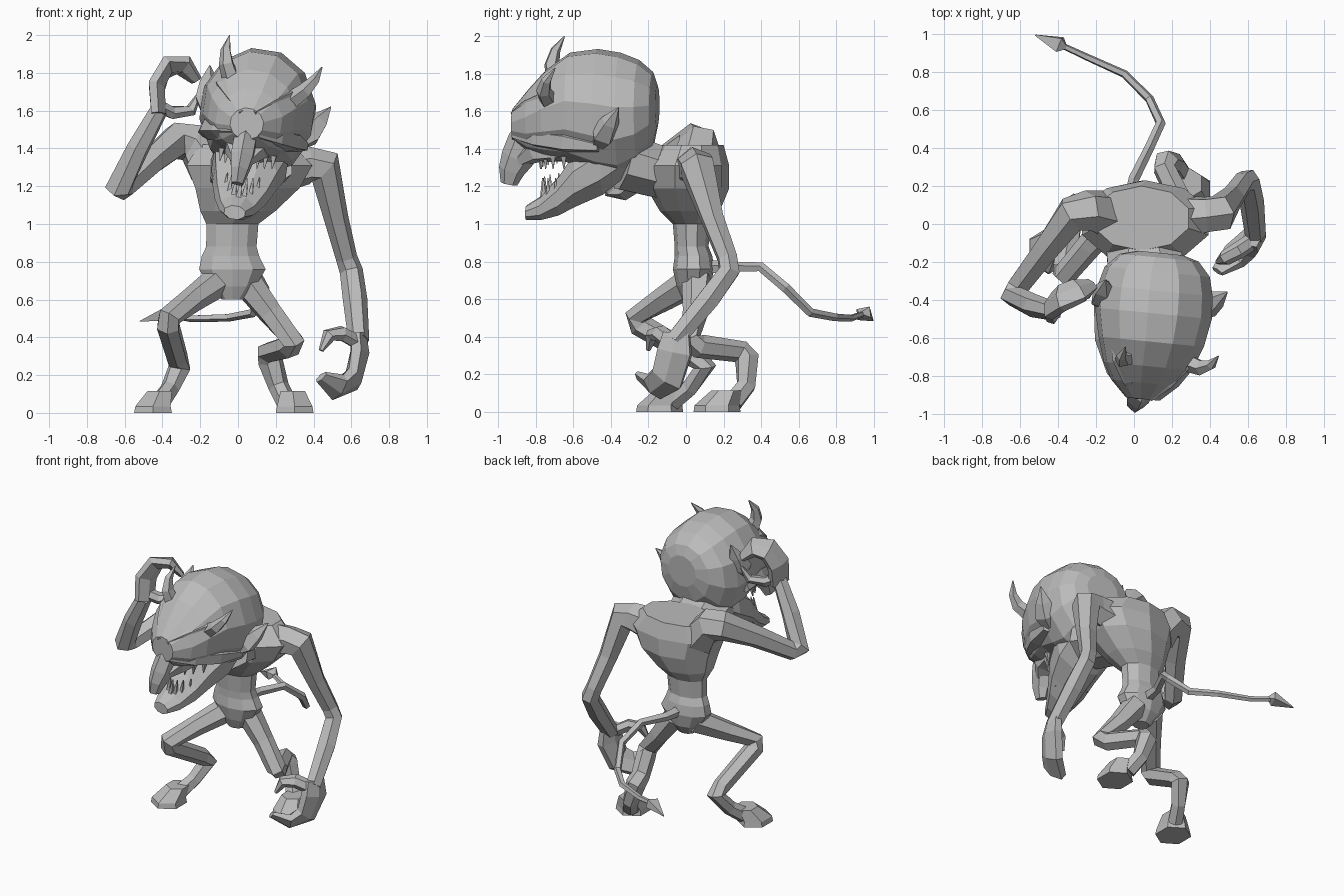
import bpy, bmesh, math
from mathutils import Vector, Matrix

if "Cube" in bpy.data.objects:
    bpy.data.objects.remove(bpy.data.objects["Cube"], do_unlink=True)

grey = bpy.data.materials.new("plain_grey")
grey.use_nodes = True
grey.diffuse_color = (0.5, 0.5, 0.5, 1)
grey.node_tree.nodes["Principled BSDF"].inputs["Base Color"].default_value = (0.5, 0.5, 0.5, 1)


def head_frame(lean):
    return (Matrix.Translation((0.1, -0.42, 1.55)) @ Matrix.Rotation(-0.1, 4, 'Z')
            @ Matrix.Rotation(lean, 4, 'Y'))


# The horns and ears lean sideways further than the skull and jaw
BODY = Matrix.Identity(4)
HEAD = head_frame(0.15)
CROWN = head_frame(0.33)


def finish(name, bm, frame=BODY):
    bm.transform(frame)
    bmesh.ops.recalc_face_normals(bm, faces=bm.faces)
    mesh = bpy.data.meshes.new(name)
    bm.to_mesh(mesh)
    bm.free()
    mesh.materials.append(grey)
    bpy.context.collection.objects.link(bpy.data.objects.new(name, mesh))


def skin(bm, rings):
    """Join equal rings of points into a closed faceted skin."""
    loops = [[bm.verts.new(p) for p in ring] for ring in rings]
    n = len(loops[0])
    for a, b in zip(loops, loops[1:]):
        for i in range(n):
            j = (i + 1) % n
            bm.faces.new((a[i], a[j], b[j], b[i]))
    bm.faces.new(loops[0][::-1])
    bm.faces.new(loops[-1])


def oval(centre, u, v, sides):
    turn = math.pi / sides
    return [centre + u * math.cos(turn + math.tau * i / sides)
            + v * math.sin(turn + math.tau * i / sides) for i in range(sides)]


def tube(name, path, frame=BODY, sides=6, ref=(0.3, 1, 0.2), wide=1.0):
    """Tapering limb along (x, y, z, radius) points, widened along ref."""
    pts = [Vector(p[:3]) for p in path]
    u, rings = Vector(ref), []
    for i, p in enumerate(pts):
        before = (p - pts[i - 1]).normalized() if i else Vector()
        after = (pts[i + 1] - p).normalized() if i + 1 < len(pts) else Vector()
        t = (before + after).normalized()
        u = (u - t * u.dot(t)).normalized()
        r = path[i][3]
        rings.append(oval(p, u * r * wide, t.cross(u) * r, sides))
    bm = bmesh.new()
    skin(bm, rings)
    finish(name, bm, frame)


def stack(name, rows, sides=10):
    """Rows of (x, y, z, half width, half depth) from bottom to top."""
    bm = bmesh.new()
    skin(bm, [oval(Vector((x, y, z)), Vector((w, 0, 0)), Vector((0, d, 0)), sides)
              for x, y, z, w, d in rows])
    finish(name, bm)


def skull_loft(name, rows, sides):
    """Rows of (y, centre z, half width, half height) from back to front."""
    bm = bmesh.new()
    skin(bm, [oval(Vector((0, y, z)), Vector((w, 0, 0)), Vector((0, 0, h)), sides)
              for y, z, w, h in rows])
    finish(name, bm, HEAD)


def flip(path):
    return [(-p[0],) + tuple(p[1:]) for p in path]


# Pelvis, waist and chest as one skin, widening to the shoulders
stack("torso", [(-.03, .03, .6, .06, .05), (-.03, .04, .67, .13, .09),
                (-.03, .04, .76, .185, .11), (-.04, .04, .83, .16, .1),
                (-.035, .03, .88, .14, .09), (-.03, .03, 1, .145, .1),
                (0, .02, 1.07, .21, .16), (.05, .01, 1.19, .29, .22),
                (.06, .01, 1.31, .35, .22), (.04, .03, 1.42, .26, .17)])
tube("neck", [(.04, -.02, 1.26, .15), (.05, -.15, 1.28, .15), (.08, -.33, 1.33, .16)],
     sides=8, ref=(1, 0, 0), wide=1.4)

# Arms: the left one hangs, the right one is raised to the head
tube("left_arm", [(.24, .04, 1.29, .12), (.38, .05, 1.31, .1), (.46, .06, 1.3, .1),
                  (.52, .14, 1.03, .065), (.575, .22, .82, .057), (.6, .23, .75, .062),
                  (.62, .12, .6, .065), (.64, -.06, .38, .055)])
tube("right_arm", [(-.15, .05, 1.31, .13), (-.24, .07, 1.43, .11), (-.33, .05, 1.44, .1),
                   (-.46, -.13, 1.33, .075), (-.61, -.33, 1.19, .065),
                   (-.63, -.38, 1.2, .075), (-.53, -.43, 1.4, .062), (-.42, -.46, 1.6, .05)])

# Curled hands
tube("left_fingers", [(.64, -.05, .42, .04), (.645, -.06, .32, .052), (.61, -.1, .18, .05),
                      (.53, -.17, .135, .045), (.44, -.25, .19, .02)],
     ref=(0.2, 1, 0.2), wide=2)
tube("left_thumb", [(.64, -.08, .37, .04), (.55, -.14, .42, .04), (.48, -.18, .41, .035),
                    (.44, -.2, .33, .012)], wide=1.2)
tube("right_fingers", [(-.42, -.46, 1.58, .04), (-.43, -.43, 1.73, .045),
                       (-.38, -.39, 1.83, .045), (-.29, -.35, 1.84, .04),
                       (-.22, -.32, 1.76, .02)], ref=(.3, 1, 0), wide=1.9)
tube("right_thumb", [(-.43, -.45, 1.63, .035), (-.35, -.4, 1.59, .035),
                     (-.25, -.36, 1.6, .03), (-.21, -.33, 1.68, .012)], wide=1.2)

# Legs and hooves
tube("left_leg", [(.04, .06, .7, .085), (.17, .05, .53, .068), (.29, .02, .38, .065),
                  (.27, .07, .35, .065), (.16, .29, .32, .062), (.17, .325, .28, .068),
                  (.215, .32, .14, .055), (.26, .25, .05, .055)])
tube("right_leg", [(-.1, .04, .7, .085), (-.24, -.12, .6, .068), (-.36, -.26, .51, .065),
                   (-.37, -.24, .46, .065), (-.32, .05, .29, .058), (-.31, .1, .24, .062),
                   (-.36, .02, .13, .05), (-.41, -.07, .06, .055)])
for side, (x, y), lean in (("left", (.3, .165), -.01), ("right", (-.45, -.14), .035)):
    stack(side + "_hoof", [(x, y, 0, .115, .125), (x, y, .035, .108, .12),
                           (x + lean, y + .05, .115, .075, .08)], 6)

# Tail with a spade tip
tube("tail", [(-.02, .1, .77, .04), (0, .24, .77, .03), (.08, .4, .77, .027),
              (.14, .53, .66, .027), (.08, .66, .53, .025), (-.05, .79, .505, .022),
              (-.25, .88, .5, .019), (-.4, .95, .525, .016)], sides=5)
tube("tail_tip", [(-.36, .93, .525, .012), (-.39, .945, .525, .042),
                  (-.52, .995, .485, .003)], sides=4, wide=1.3)

# Skull, deep jaw and hanging nose
skull_loft("skull", [(.27, .08, .12, .11), (.245, .06, .21, .2), (.17, .04, .28, .285),
                     (.07, .03, .305, .335), (-.05, .05, .31, .335), (-.2, .07, .28, .295),
                     (-.33, .035, .235, .235), (-.42, 0, .18, .17),
                     (-.505, -.02, .09, .085)], 12)
skull_loft("jaw", [(.14, -.13, .18, .14), (-.02, -.22, .215, .18), (-.17, -.31, .18, .155),
                   (-.26, -.4, .145, .11), (-.36, -.47, .1, .065),
                   (-.44, -.495, .06, .038)], 8)
tube("nose", [(0, -.37, -.06, .07), (0, -.45, -.12, .09), (0, -.48, -.2, .09),
              (0, -.515, -.27, .07), (0, -.53, -.34, .045)], HEAD, ref=(1, 0, 0), wide=.75)
tube("upper_lip", [(0, -.25, -.14, .08), (0, -.4, -.16, .07), (0, -.48, -.22, .035)],
     HEAD, ref=(1, 0, 0), wide=1.7)

# Paired features of the face
features = {
    "brow": (HEAD, [(.02, -.48, .03, .04), (.1, -.4, .1, .045), (.18, -.3, .16, .035),
                    (.22, -.2, .18, .015)]),
    "cheek": (HEAD, [(.05, -.48, -.06, .04), (.15, -.36, -.07, .055),
                     (.22, -.2, -.08, .06), (.27, -.02, -.1, .03)]),
    "horn": (CROWN, [(.17, -.29, .17, .05), (.22, -.31, .24, .042), (.25, -.29, .31, .028),
                     (.26, -.24, .385, .003)]),
}
for part, (frame, path) in features.items():
    tube("left_" + part, path, frame, 5)
    tube("right_" + part, flip(path), frame, 5)

# Pointed ears and sunken eyes
ear = [(.25, -.02, -.04, .05), (.28, .01, .02, .08), (.31, .05, .1, .055), (.34, .1, .19, .003)]
for side, path, s in (("left", ear, 1), ("right", flip(ear), -1)):
    tube(side + "_ear", path, CROWN, 5, ref=(s * .3, 1, -.3), wide=.9)
    bm = bmesh.new()
    bmesh.ops.create_icosphere(bm, subdivisions=1, radius=.035,
                               matrix=Matrix.Translation((s * .13, -.415, .03)))
    finish(side + "_eye", bm, HEAD)

# Rows of pointed teeth around the open mouth
for name, half, front, root, point in (("upper_teeth", .14, -.36, -.17, -.26),
                                       ("lower_teeth", .115, -.35, -.42, -.31)):
    bm = bmesh.new()
    for i in range(-4, 5):
        t = i / 4
        x, y = half * t, front + .14 * t * t
        skin(bm, [oval(Vector((x, y, z)), Vector((r, 0, 0)), Vector((0, r, 0)), 4)
                  for z, r in ((root, .02), (point + .02 * abs(t), .003))])
    finish(name, bm, HEAD)
